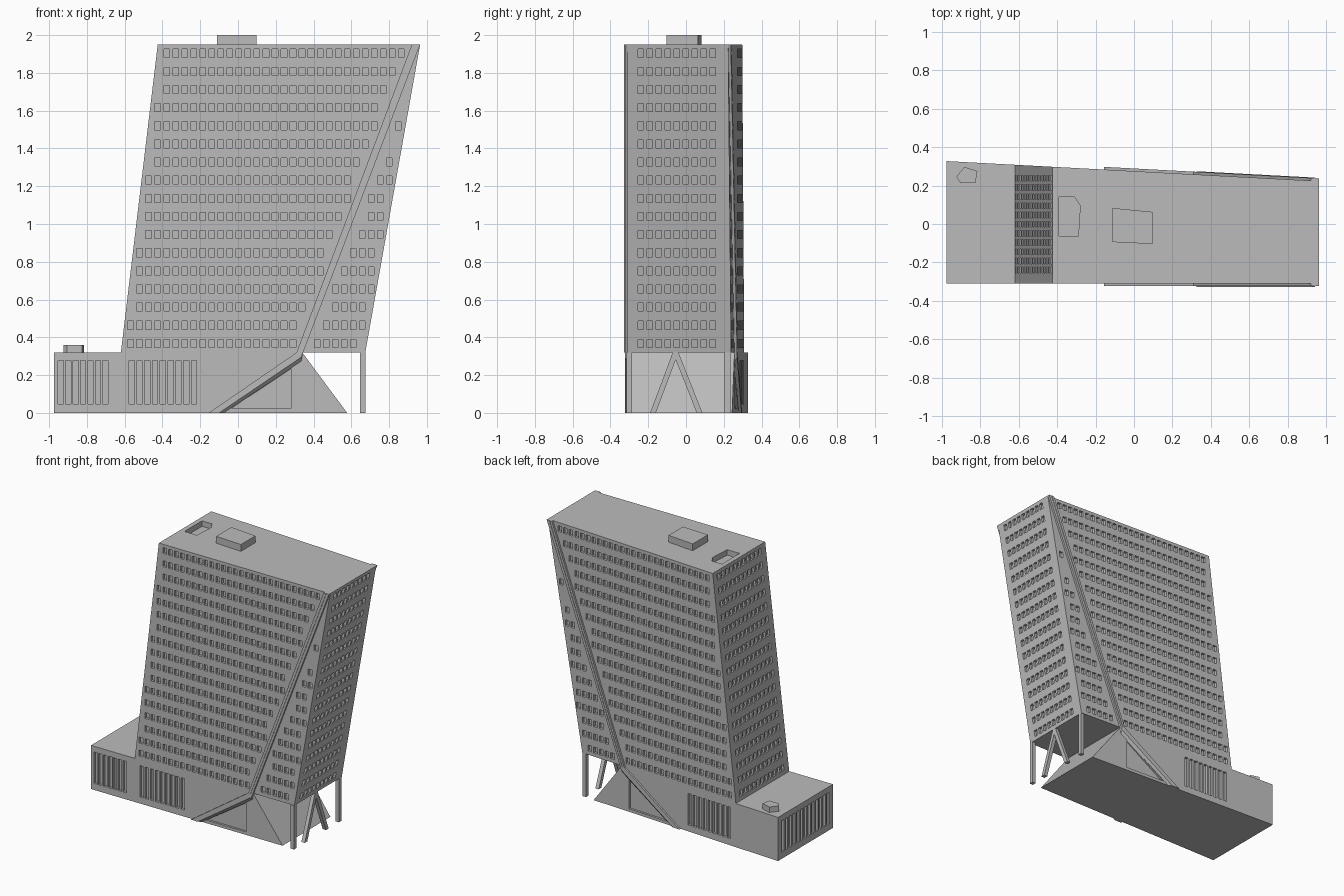
import bpy, bmesh
from mathutils import Vector

if "Cube" in bpy.data.objects:
    bpy.data.objects.remove(bpy.data.objects["Cube"])

concrete = bpy.data.materials.new("concrete grey")
concrete.diffuse_color = (0.5, 0.5, 0.5, 1)
concrete.use_nodes = True
concrete.node_tree.nodes["Principled BSDF"].inputs["Base Color"].default_value = concrete.diffuse_color

FRONT = -0.31
Z0, Z1 = 0.32, 1.95


def back(x):
    return 0.275 - 0.0536 * x          # back wall is slightly skewed


def lerp(a, b, z):
    return a + (b - a) * (z - Z0) / (Z1 - Z0)


def left_x(z): return lerp(-0.62, -0.425, z)
def right_x(z): return lerp(0.674, 0.964, z)
def band_l(z): return lerp(0.31, 0.92, z)
def band_r(z): return lerp(0.345, 0.964, z)


def prism(bm, a, b):
    """Closed solid between two matching polygons."""
    va, vb = [bm.verts.new(p) for p in a], [bm.verts.new(p) for p in b]
    bm.faces.new(va)
    bm.faces.new(vb[::-1])
    n = len(a)
    for i in range(n):
        j = (i + 1) % n
        bm.faces.new((va[j], va[i], vb[i], vb[j]))


def finish(bm, name):
    bmesh.ops.recalc_face_normals(bm, faces=bm.faces)
    me = bpy.data.meshes.new(name)
    bm.to_mesh(me)
    bm.free()
    me.materials.append(concrete)
    ob = bpy.data.objects.new(name, me)
    bpy.context.collection.objects.link(ob)
    return ob


def solid(name, a, b):
    bm = bmesh.new()
    prism(bm, a, b)
    return finish(bm, name)


def on_wall(pts, side, off=0.0):
    """Place x,z points on the front (-1) or back (1) wall, off = outward."""
    return [Vector((x, (FRONT - off) if side < 0 else back(x) + off, z)) for x, z in pts]


def rect(u, z, w, h):
    return [(u - w / 2, z - h / 2), (u + w / 2, z - h / 2),
            (u + w / 2, z + h / 2), (u - w / 2, z + h / 2)]


# Main body: leaning tower and low base in one profile
profile = [(-0.975, 0), (0.578, 0), (0.34, Z0), (0.674, Z0),
           (0.964, Z1), (-0.425, Z1), (-0.62, Z0), (-0.975, Z0)]
body = solid("tower_and_base", on_wall(profile, -1), on_wall(profile, 1))

cut = bmesh.new()
DEPTH, W, H, STEP = 0.018, 0.03, 0.043, 0.0478


def wall_cut(pts, side, depth=DEPTH):
    prism(cut, on_wall(pts, side, -depth), on_wall(pts, side, 0.03))


def end_cut(pts, face_x, sign, depth=DEPTH):
    prism(cut, [(face_x(z) - sign * depth, y, z) for y, z in pts],
          [(face_x(z) + sign * 0.03, y, z) for y, z in pts])


# Windows, row by row, kept clear of the slanted edges
for row in range(17):
    z = 0.368 + row * 0.096
    for side in (-1, 1):
        for k in range(-6, 30):
            x = -0.378 + k * STEP
            if x - W / 2 > left_x(z) + 0.018 and x + W / 2 < band_l(z) - 0.012:
                wall_cut(rect(x, z, W, H), side)
        for k in range(-8, 5):
            x = 0.658 + k * STEP
            if x - W / 2 > band_r(z) + 0.025 and x + W / 2 < right_x(z) - 0.012:
                wall_cut(rect(x, z, W, H), side)
    for k in range(11):
        y = -0.24 + k * STEP
        if y < back(right_x(z)) - 0.055:
            end_cut(rect(y, z, W, H), right_x, 1)
        end_cut(rect(y, z, W, H), left_x, -1)

# Tall slots in the base
for i in range(7):
    wall_cut(rect(-0.938 + i * 0.0393, 0.163, 0.028, 0.23), -1)
for i in range(9):
    for side in (-1, 1):
        wall_cut(rect(-0.563 + i * 0.0413, 0.163, 0.028, 0.23), side)
for i in range(13):
    end_cut(rect(-0.25 + i * 0.0435, 0.163, 0.028, 0.23), lambda z: -0.975, -1)

# Triangular entrance recesses
for side in (-1, 1):
    wall_cut([(-0.035, 0.022), (0.28, 0.022), (0.28, 0.24)], side, 0.015)

# Pit in the roof
pit = [(-0.39, 0.14), (-0.31, 0.14), (-0.28, 0.094), (-0.29, -0.063), (-0.39, -0.063)]
prism(cut, [(x, y, Z1 - 0.04) for x, y in pit], [(x, y, Z1 + 0.03) for x, y in pit])

cutter = finish(cut, "opening_cutter")
mod = body.modifiers.new("openings", 'BOOLEAN')
mod.operation, mod.solver, mod.object = 'DIFFERENCE', 'MANIFOLD', cutter
bpy.context.view_layer.objects.active = body
bpy.ops.object.modifier_apply(modifier=mod.name)
bpy.data.objects.remove(cutter)

# Raised diagonal bands on front and back, with a sloping underside at the foot
outer_leg = [(-0.155, 0), (0.31, Z0), (0.345, Z0), (0.335, 0.295), (-0.1, 0)]
inner_leg = [(-0.155, 0), (0.31, Z0), (0.345, Z0), (0.335, 0.27), (-0.07, 0)]
outer_up = [(0.31, Z0), (0.92, Z1), (0.964, Z1), (0.345, Z0)]
for side, word in ((-1, "front"), (1, "back")):
    solid(word + "_band_foot", on_wall(outer_leg, side, 0.014), on_wall(inner_leg, side, -0.003))
    solid(word + "_band", on_wall(outer_up, side, 0.014), on_wall(outer_up, side, -0.003))
    # thin rib down the middle of the band
    rib = [(0.325, Z0), (0.938, Z1), (0.943, Z1), (0.33, Z0)]
    solid(word + "_band_rib", on_wall(rib, side, 0.017), on_wall(rib, side, 0.0))


# Posts and V strut under the overhang
def strut(name, foot, top, w=0.03):
    yz = [(foot, 0), (foot + w, 0), (top + w, Z0), (top, Z0)]
    solid(name, [(0.647, y, z) for y, z in yz], [(0.674, y, z) for y, z in yz])


strut("front_post", -0.315, -0.315)
strut("back_post", 0.205, 0.205)
strut("v_strut_front", -0.19, -0.07)
strut("v_strut_back", 0.057, -0.07)

# Rooftop boxes
for name, z, h, pts in (
        ("roof_plant_room", Z1, 0.05, [(-0.112, 0.083), (0.097, 0.063), (0.097, -0.104), (-0.112, -0.094)]),
        ("base_roof_vent", Z0, 0.04, [(-0.925, 0.245), (-0.883, 0.297), (-0.815, 0.276),
                                      (-0.825, 0.214), (-0.904, 0.214)])):
    solid(name, [(x, y, z - 0.005) for x, y in pts], [(x, y, z + h) for x, y in pts])
